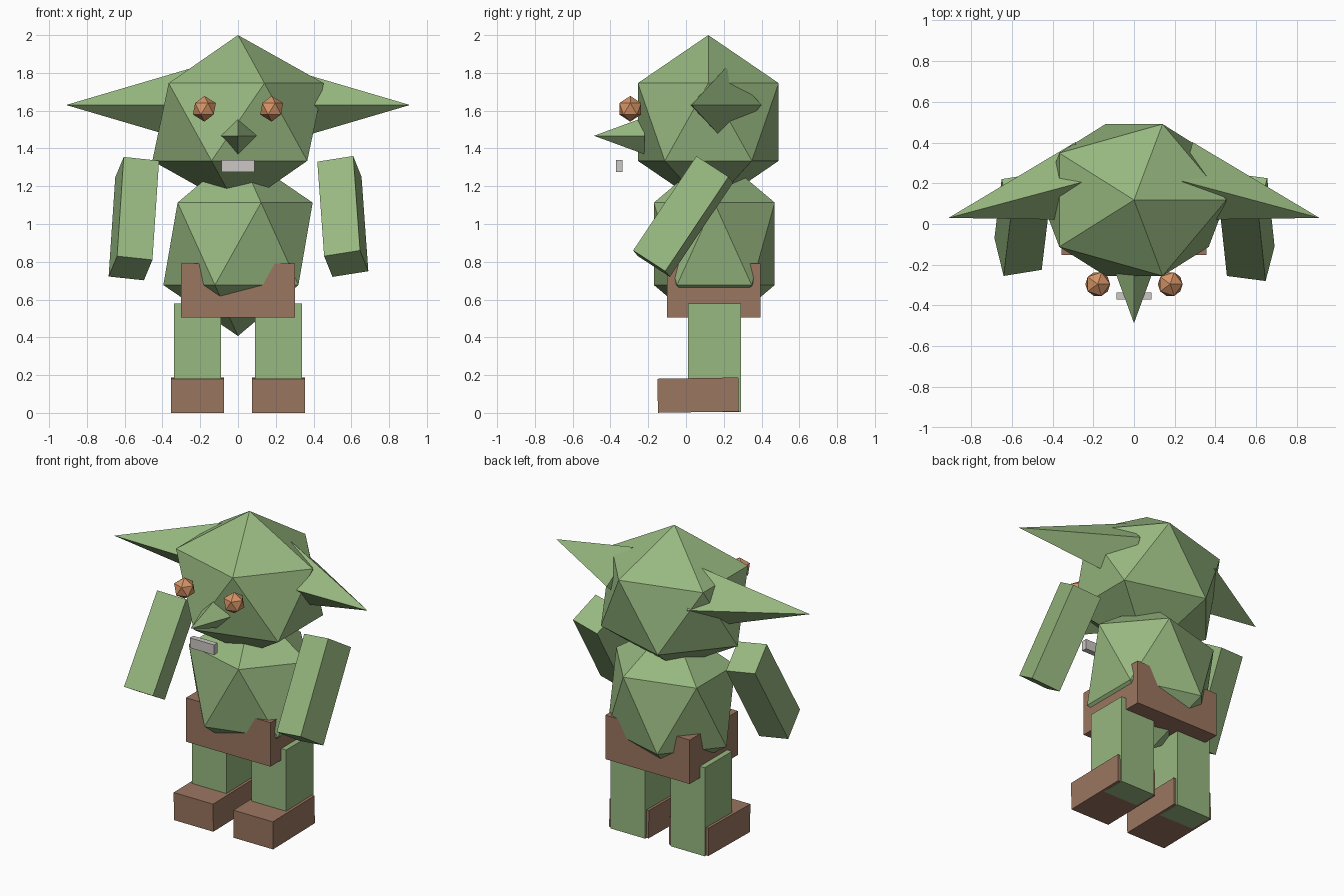
import bpy, bmesh
from math import radians, cos, sin
from mathutils import Matrix, Vector

if "Cube" in bpy.data.objects:
    bpy.data.objects.remove(bpy.data.objects["Cube"], do_unlink=True)


def material(name, rgb):
    m = bpy.data.materials.new(name)
    m.use_nodes = True
    color = (*rgb, 1)
    m.diffuse_color = color
    bsdf = next(n for n in m.node_tree.nodes if n.type == "BSDF_PRINCIPLED")
    bsdf.inputs["Base Color"].default_value = color
    return m


skin = material("green_skin", (0.31, 0.48, 0.215))
leather = material("brown_leather", (0.325, 0.18, 0.115))
amber = material("amber_eye", (0.66, 0.295, 0.135))
grey = material("pale_grey", (0.6, 0.57, 0.55))


def finish(name, bm, mat):
    bmesh.ops.recalc_face_normals(bm, faces=bm.faces[:])
    mesh = bpy.data.meshes.new(name)
    bm.to_mesh(mesh)
    bm.free()
    mesh.materials.append(mat)
    obj = bpy.data.objects.new(name, mesh)
    bpy.context.collection.objects.link(obj)
    return obj


def box(name, mat, low, high, tilt=0):
    """Box between two corners, optionally tilted about x."""
    low, high = Vector(low), Vector(high)
    bm = bmesh.new()
    bmesh.ops.create_cube(bm, size=1, matrix=Matrix.LocRotScale(
        (low + high) / 2, Matrix.Rotation(tilt, 3, "X"), high - low))
    return finish(name, bm, mat)


def slanted_box(name, mat, corner, *edges):
    """Box from one corner and its three edge vectors."""
    bm = bmesh.new()
    bmesh.ops.create_cube(bm, size=1)
    bmesh.ops.translate(bm, verts=bm.verts, vec=(0.5, 0.5, 0.5))
    frame = Matrix(edges).transposed().to_4x4()
    frame.translation = Vector(corner)
    bm.transform(frame)
    return finish(name, bm, mat)


def ico(name, mat, center, radii):
    bm = bmesh.new()
    bmesh.ops.create_icosphere(bm, subdivisions=1, radius=1)
    bm.transform(Matrix.LocRotScale(Vector(center), None, Vector(radii)))
    return finish(name, bm, mat)


def spike(name, mat, tip, direction, radius, length):
    """Four-sided cone with an upright diamond base."""
    z = Vector(direction).normalized()
    x = Vector((0, 0, 1))
    frame = Matrix((x, z.cross(x), z)).transposed().to_4x4()
    frame.translation = Vector(tip) - z * length / 2
    bm = bmesh.new()
    bmesh.ops.create_cone(bm, cap_ends=True, segments=4, radius1=radius,
                          radius2=0, depth=length, matrix=frame)
    return finish(name, bm, mat)


# Head and torso
ico("head", skin, (0, 0.118, 1.54), (0.507, 0.438, 0.46))
ico("torso", skin, (0, 0.15, 0.895), (0.442, 0.376, 0.488))

# Face
spike("nose", skin, (0, -0.487, 1.467), (0, -1, 0), 0.098, 0.267)
box("mouth", grey, (-0.087, -0.37, 1.275), (0.087, -0.335, 1.34))

# Shorts around the lower torso
box("shorts", leather, (-0.303, -0.1, 0.505), (0.303, 0.395, 0.79))

# Paired parts
for side, s in (("left", 1), ("right", -1)):
    ico(side + "_eye", amber, (s * 0.178, -0.295, 1.61), (0.068,) * 3)
    spike(side + "_ear", skin, (s * 0.91, 0.03, 1.63),
          (s * cos(radians(15)), -sin(radians(15)), 0), 0.198, 0.697)
    xs = sorted((s * 0.09, s * 0.338))
    box(side + "_leg", skin, (xs[0], 0.01, 0.005), (xs[1], 0.29, 0.58))
    xs = sorted((s * 0.073, s * 0.356))
    box(side + "_shoe", leather, (xs[0], -0.15, 0.004), (xs[1], 0.278, 0.184),
        tilt=radians(0.9))

# Arms swing forward, each at a slightly different angle
slanted_box("left_arm", skin, (0.61, 0.055, 1.36),
            (-0.19, 0.025, -0.03), (0.036, -0.335, -0.5), (0.044, 0.17, -0.11))
slanted_box("right_arm", skin, (-0.605, 0.035, 1.355),
            (0.187, 0.03, -0.02), (-0.035, -0.29, -0.525), (-0.045, 0.185, -0.108))
